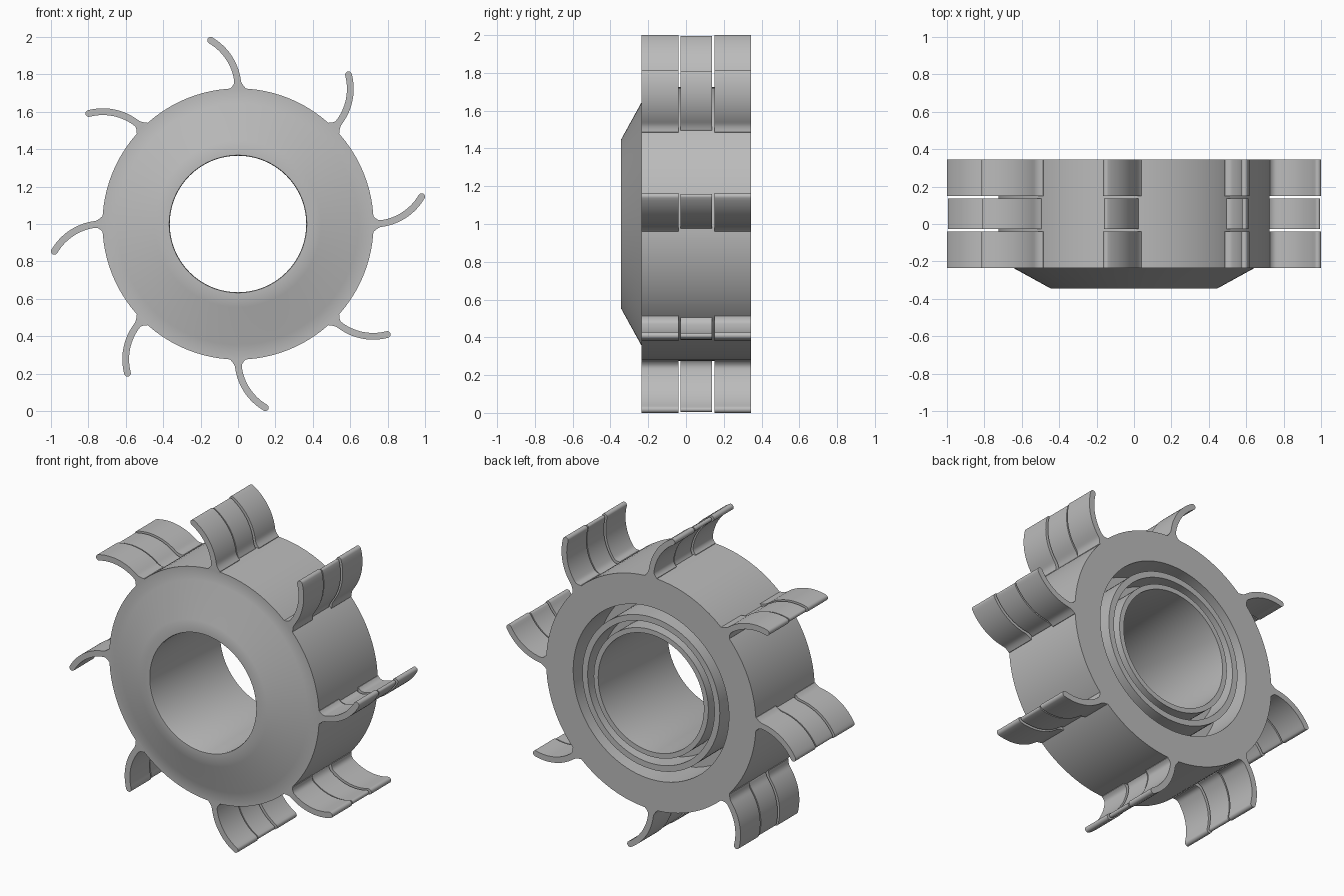
import bpy, bmesh
from math import sin, cos, pi, radians, asin

cube = bpy.data.objects.get("Cube")
if cube:
    bpy.data.objects.remove(cube)

# Single grey material
grey = bpy.data.materials.new("plain grey")
grey.use_nodes = True
grey.diffuse_color = (0.5, 0.5, 0.5, 1)
grey.node_tree.nodes["Principled BSDF"].inputs["Base Color"].default_value = (0.5, 0.5, 0.5, 1)

CENTRE_Z = 1.0
FRONT, BACK = -0.235, 0.345


def finish(name, bm):
    """Turn a bmesh into a shaded object."""
    bmesh.ops.recalc_face_normals(bm, faces=bm.faces)
    mesh = bpy.data.meshes.new(name)
    bm.to_mesh(mesh)
    bm.free()
    mesh.materials.append(grey)
    obj = bpy.data.objects.new(name, mesh)
    bpy.context.collection.objects.link(obj)
    bpy.ops.object.select_all(action='DESELECT')
    obj.select_set(True)
    bpy.context.view_layer.objects.active = obj
    bpy.ops.object.shade_smooth_by_angle(angle=radians(30))
    return obj


def lathe(name, profile, steps=96):
    """Revolve a closed (radius, y) profile around the y axis."""
    bm = bmesh.new()
    rings = []
    for i in range(steps):
        a = 2 * pi * i / steps
        rings.append([bm.verts.new((r * cos(a), y, CENTRE_Z + r * sin(a))) for r, y in profile])
    n = len(profile)
    for i in range(steps):
        p, q = rings[i], rings[(i + 1) % steps]
        for j in range(n):
            k = (j + 1) % n
            bm.faces.new((p[j], p[k], q[k], q[j]))
    return finish(name, bm)


# Hub: coned front, central bore, concentric grooves in the back
lathe("hub", [
    (0.368, -0.345), (0.445, -0.345), (0.645, FRONT), (0.725, FRONT),
    (0.725, BACK), (0.538, BACK), (0.538, 0.1), (0.475, 0.1),
    (0.475, BACK), (0.438, BACK), (0.438, 0.2), (0.396, 0.2),
    (0.396, BACK), (0.365, BACK), (0.365, -0.335),
])


def blade_outline(half, flare):
    """Curved blade section at angle zero: flared root, arc and round tip."""
    radius, root = 0.295, 0.727
    sweep = asin(0.255 / radius)
    steps = 24
    left, right = [], []

    def width(s):
        return half + flare * max(0, 1 - s / 0.04) ** 2

    for i in range(-3, steps + 1):
        if i < 0:
            x, z, a, s = root + i * 0.006, 0, 0, 0
        else:
            a = sweep * (i / steps) ** 1.3
            x, z, s = root + radius * sin(a), radius * (1 - cos(a)), radius * a
        w = width(s)
        left.append((x - w * sin(a), z + w * cos(a)))
        right.append((x + w * sin(a), z - w * cos(a)))
    cap = []
    for i in range(1, 8):
        b = sweep - pi / 2 + pi * i / 8
        cap.append((x + half * cos(b), z + half * sin(b)))
    return right + cap + left[::-1]


def blade_band(name, outline, y0, y1, count=8):
    """Extrude the blade section along y, repeated around the hub."""
    bm = bmesh.new()
    n = len(outline)
    for k in range(count):
        a = 2 * pi * k / count
        ends = []
        for y in (y0, y1):
            ends.append([bm.verts.new((x * cos(a) - z * sin(a), y,
                                       CENTRE_Z + x * sin(a) + z * cos(a))) for x, z in outline])
        bm.faces.new(ends[0])
        bm.faces.new(ends[1][::-1])
        for i in range(n):
            j = (i + 1) % n
            bm.faces.new((ends[0][i], ends[1][i], ends[1][j], ends[0][j]))
    return finish(name, bm)


# Three bands of blades, split by narrow gaps; the middle band is thinner
thick = blade_outline(0.018, 0.022)
thin = blade_outline(0.013, 0.012)
blade_band("front_blades", thick, FRONT, -0.04)
blade_band("middle_blades", thin, -0.028, 0.137)
blade_band("back_blades", thick, 0.15, BACK)
